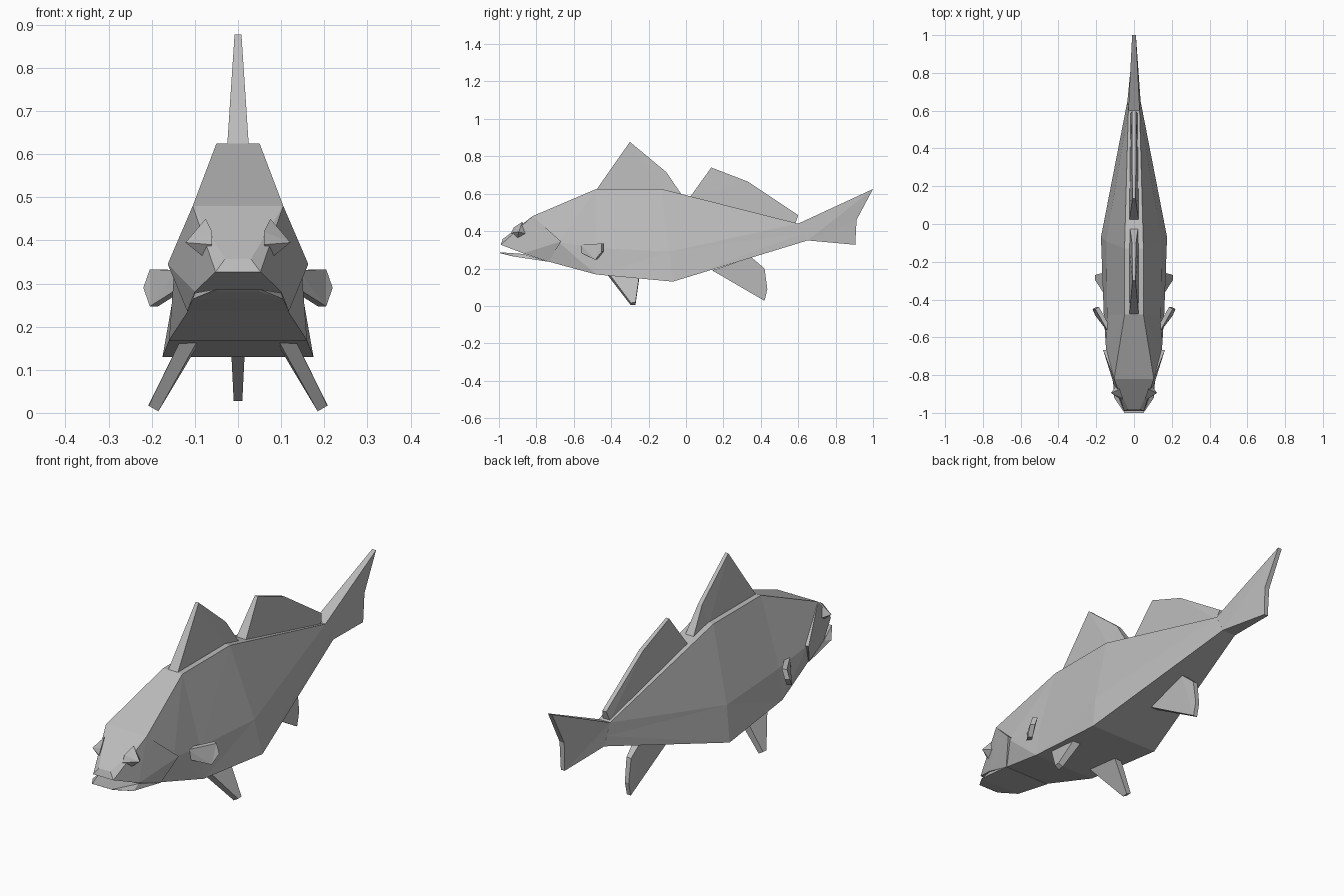
import bpy, bmesh
from mathutils import Vector

cube = bpy.data.objects.get("Cube")
if cube:
    bpy.data.objects.remove(cube)

GREY = (0.5, 0.5, 0.5, 1)
mat = bpy.data.materials.new("plain grey")
mat.use_nodes = True
mat.diffuse_color = GREY
mat.node_tree.nodes["Principled BSDF"].inputs["Base Color"].default_value = GREY


def finish(name, bm, mirror=False):
    """Turn a bmesh into a flat-shaded object, optionally mirrored across x."""
    bmesh.ops.recalc_face_normals(bm, faces=bm.faces)
    mesh = bpy.data.meshes.new(name)
    bm.to_mesh(mesh)
    bm.free()
    mesh.materials.append(mat)
    ob = bpy.data.objects.new(name, mesh)
    bpy.context.collection.objects.link(ob)
    if mirror:
        ob.modifiers.new("Mirror", 'MIRROR')
    return ob


def hull(name, points, both_sides=True, mirror=False):
    """Faceted solid around the points; both_sides adds their x mirror images."""
    bm = bmesh.new()
    for x, y, z in points:
        bm.verts.new((x, y, z))
        if both_sides:
            bm.verts.new((-x, y, z))
    res = bmesh.ops.convex_hull(bm, input=bm.verts)
    loose = [v for v in bm.verts if not v.link_faces]
    bmesh.ops.delete(bm, geom=loose, context='VERTS')
    return finish(name, bm, mirror)


def plate(name, points, half, axis=(1, 0, 0), mirror=False):
    """Fin: an outline thickened along axis by a half thickness per point."""
    bm = bmesh.new()
    axis = Vector(axis).normalized()
    a = [bm.verts.new(Vector(p) + axis * t) for p, t in zip(points, half)]
    b = [bm.verts.new(Vector(p) - axis * t) for p, t in zip(points, half)]
    n = len(a)
    bm.faces.new(a)
    bm.faces.new(b[::-1])
    for i in range(n):
        j = (i + 1) % n
        bm.faces.new((a[i], b[i], b[j], a[j]))
    bmesh.ops.triangulate(bm, faces=[f for f in bm.faces if len(f.verts) > 4])
    return finish(name, bm, mirror)


def flat(outline):
    """Lift a (y, z) outline onto the centre plane."""
    return [(0, y, z) for y, z in outline]


# Body: rings of top, side and belly corners (x, y, z)
rings = [
    [(0.105, -0.82, 0.48), (0.147, -0.68, 0.34), (0.115, -0.735, 0.237)],
    [(0.05, -0.48, 0.625), (0.142, -0.48, 0.31), (0.16, -0.48, 0.168)],
    [(0.05, -0.13, 0.625), (0.147, -0.09, 0.29), (0.175, -0.07, 0.13)],
    [(0.03, 0.60, 0.44), (0.033, 0.63, 0.39), (0.035, 0.65, 0.35)],
]
bm = bmesh.new()
loops = []
for ring in rings:
    full = ring + [(-x, y, z) for x, y, z in reversed(ring)]
    loops.append([bm.verts.new(p) for p in full])
for r, s in zip(loops, loops[1:]):
    for i in range(6):
        j = (i + 1) % 6
        bm.faces.new((r[i], r[j], s[j], s[i]))
bm.faces.new(loops[0])
bm.faces.new(loops[-1])
bmesh.ops.triangulate(bm, faces=bm.faces)
finish("body", bm)

# Head with flared gill covers, and the open lower jaw
hull("head", [(0.03, -0.98, 0.357), (0.052, -0.99, 0.327), (0.10, -0.87, 0.281),
              (0.118, -0.735, 0.236), (0.163, -0.668, 0.345),
              (0.105, -0.82, 0.48), (0.118, -0.77, 0.43)])
hull("lower_jaw", [(0.05, -1.0, 0.287), (0.05, -0.99, 0.281), (0.10, -0.87, 0.278),
                   (0.118, -0.735, 0.236), (0.105, -0.92, 0.264)])

# Eyes: pointed faceted studs
hull("eyes", [(0.122, -0.895, 0.395), (0.06, -0.935, 0.39), (0.075, -0.875, 0.45),
              (0.09, -0.85, 0.385), (0.08, -0.90, 0.362), (0.06, -0.92, 0.42)],
     both_sides=False, mirror=True)

# Fins on the centre line
plate("front_dorsal_fin",
      flat([(-0.48, 0.62), (-0.30, 0.877), (-0.105, 0.715), (-0.02, 0.59), (-0.13, 0.61)]),
      [0.025, 0.008, 0.01, 0.022, 0.025])
plate("rear_dorsal_fin",
      flat([(0.02, 0.58), (0.135, 0.74), (0.33, 0.665), (0.60, 0.485), (0.585, 0.44)]),
      [0.025, 0.008, 0.01, 0.01, 0.018])
plate("tail_fin",
      flat([(0.60, 0.44), (1.0, 0.625), (0.912, 0.46), (0.905, 0.327), (0.65, 0.35)]),
      [0.03, 0.01, 0.012, 0.01, 0.035])
plate("anal_fin",
      flat([(0.14, 0.19), (0.35, 0.26), (0.42, 0.20), (0.435, 0.09), (0.42, 0.027)]),
      [0.018, 0.018, 0.012, 0.01, 0.01])

# Paired fins
plate("pelvic_fins",
      [(0.11, -0.42, 0.175), (0.115, -0.25, 0.155), (0.196, -0.27, 0.012), (0.196, -0.295, 0.01)],
      [0.018, 0.018, 0.013, 0.013], axis=(0.87, 0, 0.5), mirror=True)
plate("pectoral_fins",
      [(0.13, -0.56, 0.33), (0.195, -0.445, 0.333), (0.21, -0.445, 0.29),
       (0.195, -0.48, 0.247), (0.13, -0.565, 0.288)],
      [0.011] * 5, axis=(0.87, -0.5, 0), mirror=True)
